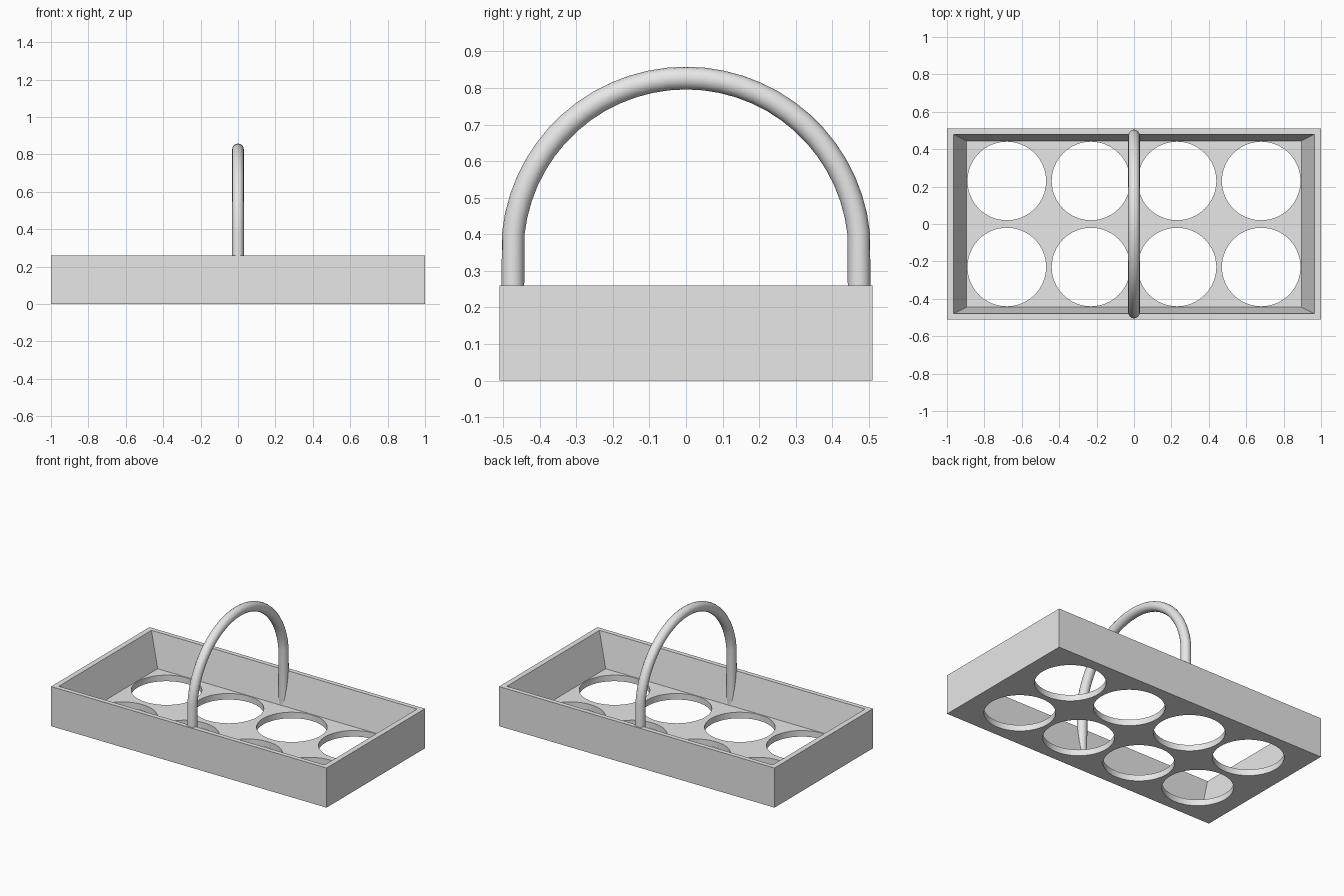
import bpy, bmesh, math
from mathutils import Matrix, Vector

cube = bpy.data.objects.get("Cube")
if cube:
    bpy.data.objects.remove(cube, do_unlink=True)

grey = bpy.data.materials.new("light_grey")
grey.use_nodes = True
grey.diffuse_color = (0.8, 0.8, 0.8, 1)
grey.node_tree.nodes["Principled BSDF"].inputs["Base Color"].default_value = (0.8, 0.8, 0.8, 1)

HEIGHT, FLOOR = 0.26, 0.04


def make_object(name, bm):
    bmesh.ops.recalc_face_normals(bm, faces=bm.faces[:])
    mesh = bpy.data.meshes.new(name)
    bm.to_mesh(mesh)
    bm.free()
    mesh.materials.append(grey)
    obj = bpy.data.objects.new(name, mesh)
    bpy.context.collection.objects.link(obj)
    return obj


def frustum(bottom, top, z0, z1):
    """Box between two centred rectangles given by half sizes."""
    bm = bmesh.new()
    bmesh.ops.create_cube(bm, size=2)
    for v in bm.verts:
        half, z = (top, z1) if v.co.z > 0 else (bottom, z0)
        v.co = (v.co.x * half[0], v.co.y * half[1], z)
    return bm


def cut(target, cutter):
    mod = target.modifiers.new("cut", 'BOOLEAN')
    mod.operation = 'DIFFERENCE'
    mod.solver = 'EXACT'
    mod.object = cutter
    bpy.context.view_layer.objects.active = target
    bpy.ops.object.modifier_apply(modifier=mod.name)
    bpy.data.objects.remove(cutter, do_unlink=True)


# Tray: solid block with a cavity whose walls slope inwards
tray = make_object("tray", frustum((1, 0.51), (1, 0.51), 0, HEIGHT))
cut(tray, make_object("cavity_cutter",
                      frustum((0.895, 0.445), (0.965, 0.48), FLOOR, HEIGHT + 0.001)))

# Eight round cup holes through the floor
holes = bmesh.new()
for x in (-0.68, -0.23, 0.23, 0.68):
    for y in (-0.23, 0.23):
        bmesh.ops.create_cone(holes, cap_ends=True, segments=64, radius1=0.21, radius2=0.21,
                              depth=0.1, matrix=Matrix.Translation((x, y, 0)))
cut(tray, make_object("hole_cutter", holes))

# Handle: round tube swept along an arch with straight legs sunk into the walls
ARCH, TUBE, CENTRE, STEPS, SIDES = 0.475, 0.031, 0.352, 28, 16
start = math.radians(6)
path = [Vector((0, ARCH, 0.03))]
for i in range(STEPS + 1):
    a = start + (math.pi - 2 * start) * i / STEPS
    path.append(Vector((0, ARCH * math.cos(a), CENTRE + ARCH * math.sin(a))))
path.append(Vector((0, -ARCH, 0.03)))

bm = bmesh.new()
rings = []
for i, p in enumerate(path):
    along = (path[min(i + 1, len(path) - 1)] - path[max(i - 1, 0)]).normalized()
    if i in (0, len(path) - 1):
        along = Vector((0, 0, 1 if i == 0 else -1))
    side = Vector((1, 0, 0))
    out = along.cross(side)
    rings.append([bm.verts.new(p + TUBE * (side * math.cos(t) + out * math.sin(t)))
                  for t in (2 * math.pi * k / SIDES for k in range(SIDES))])
for a, b in zip(rings, rings[1:]):
    for k in range(SIDES):
        n = (k + 1) % SIDES
        bm.faces.new((a[k], a[n], b[n], b[k]))
bm.faces.new(rings[0])
bm.faces.new(rings[-1])
handle = make_object("handle", bm)

# Smooth shading with sharp corners kept
for obj in (tray, handle):
    bpy.ops.object.select_all(action='DESELECT')
    obj.select_set(True)
    bpy.context.view_layer.objects.active = obj
    bpy.ops.object.shade_smooth_by_angle(angle=math.radians(30))
